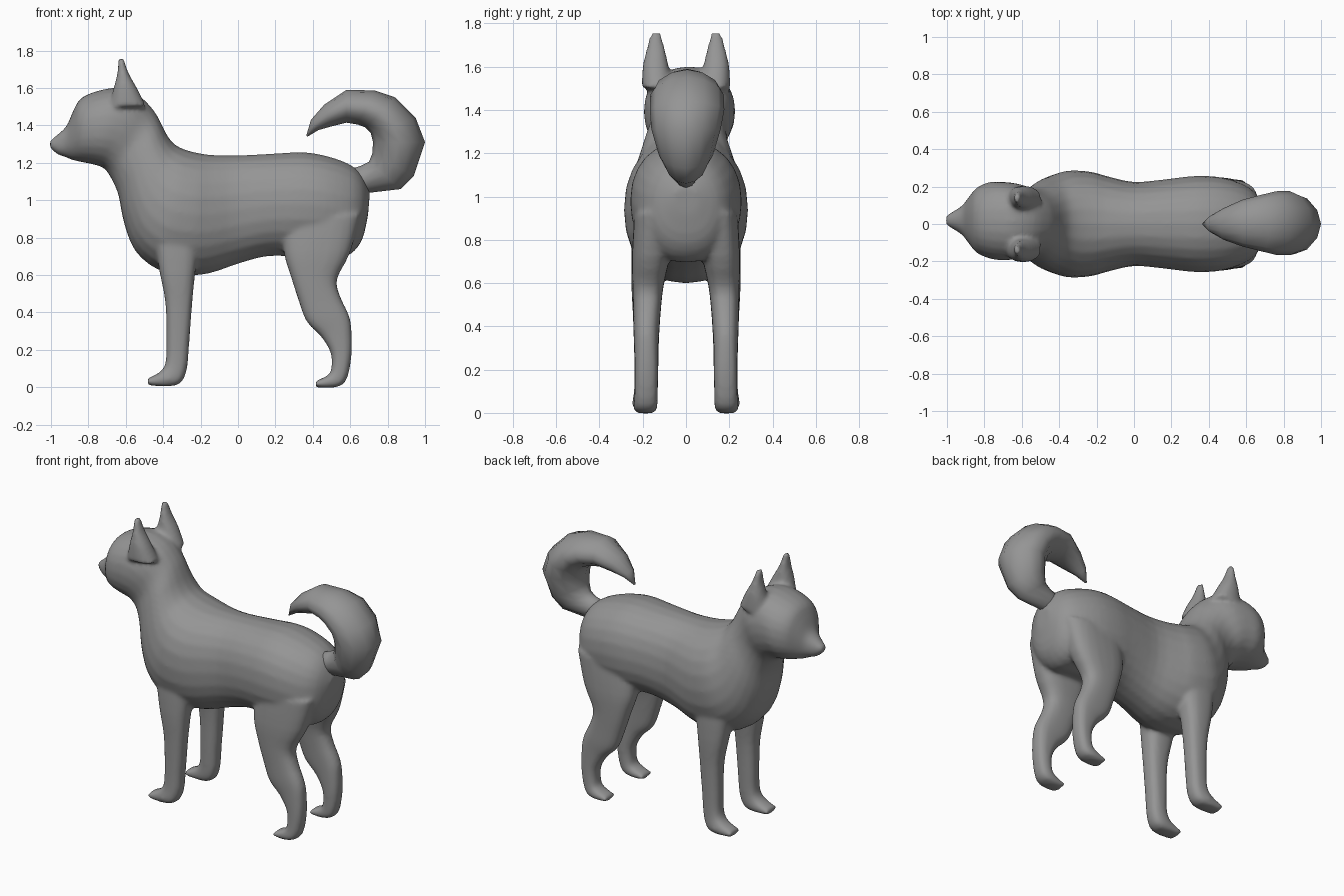
import bpy, bmesh, math
from mathutils import Vector

grey = bpy.data.materials.new("grey coat")
grey.diffuse_color = (0.3, 0.3, 0.3, 1)


def spline(rows, steps):
    """Catmull-Rom interpolation between section rows."""
    rows = [Vector(r) for r in rows]
    out = []
    for i in range(len(rows) - 1):
        a, b, c, d = rows[max(i - 1, 0)], rows[i], rows[i + 1], rows[min(i + 2, len(rows) - 1)]
        for s in range(steps):
            t = s / steps
            out.append(0.5 * (2 * b + (c - a) * t + (2 * a - 5 * b + 4 * c - d) * t * t
                              + (3 * b - a - 3 * c + d) * t ** 3))
    return out + [rows[-1]]


def loft(name, rows, steps=3, sides=24, power=2.2, side=1):
    """Skin sections given as (x1, z1, x2, z2, y centre, half width)."""
    bm = bmesh.new()
    rings = []
    for x1, z1, x2, z2, yc, w in spline(rows, steps):
        ring = []
        for k in range(sides):
            a = 2 * math.pi * k / sides
            c, s = math.cos(a), math.sin(a)
            u = math.copysign(abs(c) ** (2 / power), c)
            v = math.copysign(abs(s) ** (2 / power), s)
            ring.append(bm.verts.new(((x1 + x2) / 2 + u * (x2 - x1) / 2,
                                      side * (yc + v * w),
                                      (z1 + z2) / 2 + u * (z2 - z1) / 2)))
        rings.append(ring)
    for r, q in zip(rings, rings[1:]):
        for k in range(sides):
            n = (k + 1) % sides
            bm.faces.new((r[k], r[n], q[n], q[k]))
    bm.faces.new(rings[0])
    bm.faces.new(rings[-1])
    bmesh.ops.recalc_face_normals(bm, faces=bm.faces)
    me = bpy.data.meshes.new(name)
    bm.to_mesh(me)
    bm.free()
    me.materials.append(grey)
    ob = bpy.data.objects.new(name, me)
    bpy.context.collection.objects.link(ob)
    return ob


# Trunk, neck, head and snout: lower point, upper point, y centre, half width
trunk = loft("dog_body", [
    (.695, .92, .705, 1.04, 0, .06), (.66, .78, .665, 1.13, 0, .15),
    (.58, .70, .60, 1.19, 0, .21), (.45, .70, .48, 1.235, 0, .25),
    (.30, .70, .35, 1.257, 0, .257), (.15, .70, .20, 1.25, 0, .24),
    (0, .66, 0, 1.24, 0, .225), (-.15, .61, -.13, 1.242, 0, .255),
    (-.27, .60, -.20, 1.25, 0, .28), (-.43, .63, -.28, 1.27, 0, .285),
    (-.55, .73, -.34, 1.30, 0, .255), (-.61, .88, -.38, 1.35, 0, .225),
    (-.64, 1.03, -.41, 1.41, 0, .195), (-.68, 1.12, -.45, 1.48, .01, .18),
    (-.715, 1.17, -.53, 1.56, .015, .20), (-.75, 1.185, -.64, 1.60, .015, .21),
    (-.79, 1.195, -.75, 1.585, .02, .205), (-.84, 1.205, -.84, 1.545, .02, .175),
    (-.885, 1.215, -.88, 1.48, .02, .125), (-.92, 1.23, -.915, 1.40, .02, .08),
    (-.965, 1.245, -.96, 1.355, .02, .05), (-1.005, 1.28, -1.005, 1.32, .02, .025)])

parts = [trunk]
for side, label in ((1, "left"), (-1, "right")):
    # Ears
    parts.append(loft(label + "_ear", [
        (-.69, 1.50, -.49, 1.50, .13, .075), (-.665, 1.6, -.54, 1.6, .14, .06),
        (-.645, 1.68, -.585, 1.68, .14, .043), (-.64, 1.755, -.61, 1.755, .14, .024)],
        side=side))
    # Front legs and paws
    parts.append(loft(label + "_front_leg", [
        (-.46, .85, -.20, .80, .16, .09), (-.42, .62, -.23, .60, .178, .075),
        (-.388, .45, -.247, .42, .183, .062), (-.383, .25, -.262, .22, .183, .056),
        (-.388, .13, -.277, .08, .185, .055), (-.42, .08, -.33, .01, .19, .058),
        (-.485, .048, -.48, .01, .19, .05)], side=side, power=2.6))
    # Hind legs and paws
    parts.append(loft(label + "_hind_leg", [
        (.24, .87, .66, .93, .14, .10), (.245, .72, .60, .72, .162, .088),
        (.28, .60, .53, .58, .175, .072), (.325, .46, .545, .49, .18, .064),
        (.367, .35, .587, .40, .183, .06), (.445, .27, .605, .33, .183, .056),
        (.497, .18, .608, .18, .183, .054), (.497, .09, .58, .04, .185, .054),
        (.47, .058, .52, 0, .188, .057), (.415, .035, .415, 0, .188, .05)],
        side=side, power=2.6))

# Merge the parts into one soft skin
bpy.ops.object.select_all(action='DESELECT')
for ob in parts:
    ob.select_set(True)
bpy.context.view_layer.objects.active = trunk
bpy.ops.object.join()
skin = trunk.modifiers.new("skin", 'REMESH')
skin.mode = 'VOXEL'
skin.voxel_size = 0.013
skin.use_smooth_shade = True
soft = trunk.modifiers.new("soft", 'SMOOTH')
soft.factor = 0.5
soft.iterations = 6

# Curled tail: outer point, inner point, y centre, half width
tail = loft("tail", [
    (.58, 1.03, .58, 1.16, 0, .06), (.70, 1.04, .66, 1.185, 0, .06),
    (.87, 1.06, .70, 1.205, 0, .09), (.94, 1.13, .718, 1.25, 0, .125),
    (1.0, 1.31, .722, 1.31, 0, .16), (.95, 1.44, .71, 1.36, .005, .172),
    (.84, 1.55, .68, 1.39, .005, .17), (.73, 1.587, .64, 1.405, .005, .152),
    (.58, 1.59, .58, 1.415, .005, .125), (.46, 1.51, .50, 1.395, 0, .085),
    (.39, 1.43, .43, 1.375, 0, .045), (.365, 1.345, .372, 1.34, 0, .006)],
    steps=1, sides=12, power=1.8)
for p in tail.data.polygons:
    p.use_smooth = True
